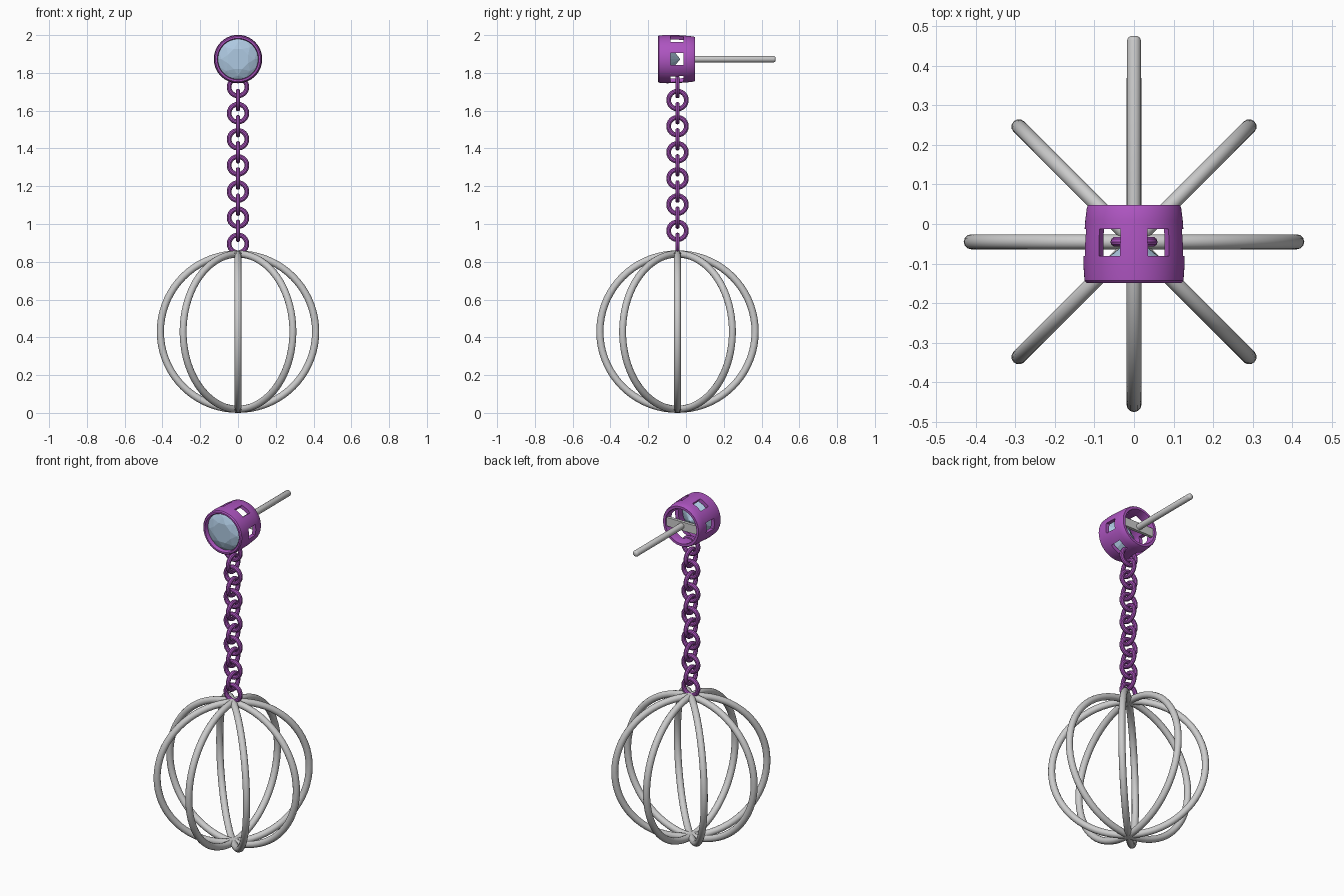
import bpy, bmesh
from math import pi, sin, cos, radians
from mathutils import Matrix, Vector

if "Cube" in bpy.data.objects:
    bpy.data.objects.remove(bpy.data.objects["Cube"])

CY = -0.045          # y of the hanging parts
HZ = 1.873           # height of the gem setting


def material(name, rgb):
    m = bpy.data.materials.new(name)
    m.diffuse_color = (*rgb, 1)
    m.use_nodes = True
    m.node_tree.nodes["Principled BSDF"].inputs["Base Color"].default_value = m.diffuse_color
    return m


purple = material("purple", (0.42, 0.09, 0.53))
blue = material("pale_blue", (0.42, 0.58, 0.75))


def finish(ob, name, mat=None, smooth=True):
    ob.name = name
    if mat:
        ob.data.materials.append(mat)
    if smooth:
        bpy.ops.object.select_all(action='DESELECT')
        ob.select_set(True)
        bpy.context.view_layer.objects.active = ob
        bpy.ops.object.shade_smooth_by_angle(angle=radians(35))
    return ob


def from_bmesh(bm, name):
    bmesh.ops.recalc_face_normals(bm, faces=bm.faces)
    me = bpy.data.meshes.new(name)
    bm.to_mesh(me)
    bm.free()
    ob = bpy.data.objects.new(name, me)
    bpy.context.collection.objects.link(ob)
    return ob


def torus(name, loc, rot, major, minor, segs, sides, mat=None):
    bpy.ops.mesh.primitive_torus_add(location=loc, rotation=rot, major_radius=major,
                                     minor_radius=minor, major_segments=segs, minor_segments=sides)
    return finish(bpy.context.object, name, mat)


def lathe_y(name, profile, n, closed):
    """Spin (radius, y) points about the y axis through the setting centre."""
    bm = bmesh.new()
    rings = []
    for r, y in profile:
        if r == 0:
            rings.append([bm.verts.new((0, y, HZ))] * n)
        else:
            rings.append([bm.verts.new((r * cos(2 * pi * i / n), y, HZ + r * sin(2 * pi * i / n)))
                          for i in range(n)])
    pairs = list(zip(rings, rings[1:])) + ([(rings[-1], rings[0])] if closed else [])
    for a, b in pairs:
        for i in range(n):
            j = (i + 1) % n
            bm.faces.new(list(dict.fromkeys((a[i], a[j], b[j], b[i]))))
    return from_bmesh(bm, name)


# Wire cage: four crossing hoops
for k in range(4):
    torus(f"cage_hoop_{k + 1}", (0, CY, 0.43), (pi / 2, 0, k * pi / 4), 0.411, 0.019, 72, 12)

# Chain: alternating links
for k in range(13):
    rot = (pi / 2, 0, 0) if k % 2 == 0 else (0, pi / 2, 0)
    torus(f"chain_link_{k + 1}", (0, CY, 0.895 + k * 0.0692), rot, 0.047, 0.0125, 24, 10, purple)

# Barrel-shaped setting
setting = lathe_y("gem_setting", [
    (0.106, -0.143), (0.110, -0.149), (0.119, -0.149), (0.125, -0.143), (0.128, -0.10),
    (0.127, -0.045), (0.123, 0.01), (0.119, 0.042), (0.115, 0.048), (0.101, 0.048),
    (0.098, 0.042), (0.106, -0.045)], 72, True)

# Six windows cut through its wall
bm = bmesh.new()
for k in range(6):
    turn = Matrix.Translation((0, -0.047, HZ)) @ Matrix.Rotation(k * pi / 3, 4, 'Y')
    bmesh.ops.create_cube(bm, size=1, matrix=turn @ Matrix.Translation((0.115, 0, 0))
                          @ Matrix.Diagonal((0.07, 0.068, 0.062, 1)))
cutter = from_bmesh(bm, "window_cutter")
cutter.hide_render = True
mod = setting.modifiers.new("windows", 'BOOLEAN')
mod.operation = 'DIFFERENCE'
mod.solver = 'EXACT'
mod.object = cutter
bpy.context.view_layer.objects.active = setting
bpy.ops.object.modifier_apply(modifier="windows")
bpy.data.objects.remove(cutter)
finish(setting, "gem_setting", purple)

# Faceted gem: convex hull of table, crown, girdle, pavilion and culet points
bm = bmesh.new()
for r, y, n, off in [(0.058, -0.149, 8, 0.5), (0.088, -0.139, 8, 0), (0.109, -0.126, 16, 0),
                     (0.109, -0.121, 16, 0), (0.045, -0.066, 8, 0.5), (0, -0.03, 1, 0)]:
    for i in range(n):
        a = 2 * pi * (i + off) / n
        bm.verts.new((r * cos(a), y, HZ + r * sin(a)))
bmesh.ops.convex_hull(bm, input=bm.verts)
finish(from_bmesh(bm, "gem"), "gem", blue, smooth=False)

# Flat crossbar behind the gem
bpy.ops.mesh.primitive_cube_add(size=1, location=(0, 0.033, HZ))
bar = bpy.context.object
bar.scale = (0.206, 0.018, 0.05)
finish(bar, "back_crossbar", smooth=False)

# Ear post with rounded tip
post = lathe_y("ear_post", [(0, 0.03), (0.0175, 0.03), (0.0175, 0.464), (0.015, 0.470),
                            (0.010, 0.474), (0, 0.475)], 20, False)
finish(post, "ear_post")
